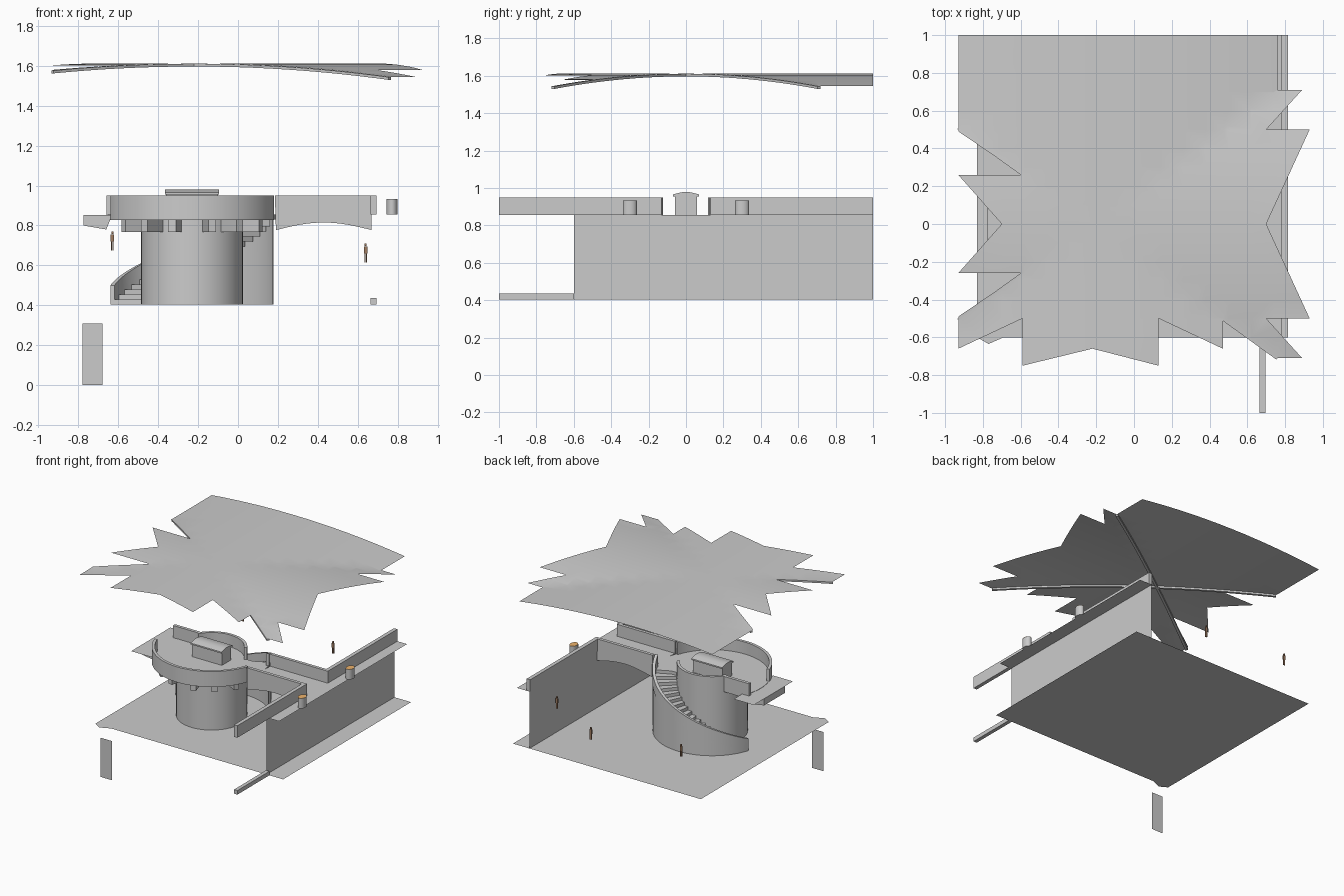
import bpy, bmesh
from math import sin, cos, radians, pi, asin, degrees
from mathutils import Vector

if "Cube" in bpy.data.objects:
    bpy.data.objects.remove(bpy.data.objects["Cube"])

CX, R_IN, R_OUT = -0.23, 0.255, 0.43      # drum centre and radii
GROUND, FLOOR, RAIL = 0.405, 0.855, 0.95  # main levels


def finish(name, bm, smooth=True, mat=None):
    bmesh.ops.recalc_face_normals(bm, faces=bm.faces)
    me = bpy.data.meshes.new(name)
    bm.to_mesh(me)
    bm.free()
    ob = bpy.data.objects.new(name, me)
    bpy.context.collection.objects.link(ob)
    if mat:
        me.materials.append(mat)
    if smooth:
        bpy.context.view_layer.objects.active = ob
        bpy.ops.object.select_all(action='DESELECT')
        ob.select_set(True)
        bpy.ops.object.shade_smooth_by_angle(angle=radians(30))
    return ob


def prism(name, pts, axis, lo, hi, mat=None):
    """Extrude a 2D profile along an axis; lo == hi gives a sheet."""
    bm = bmesh.new()
    def place(p, d):
        return {'x': (d, p[0], p[1]), 'y': (p[0], d, p[1]), 'z': (p[0], p[1], d)}[axis]
    face = bm.faces.new([bm.verts.new(place(p, lo)) for p in pts])
    if hi != lo:
        ext = bmesh.ops.extrude_face_region(bm, geom=[face], use_keep_orig=True)
        shift = Vector(place((0, 0), hi - lo))
        for v in ext['geom']:
            if isinstance(v, bmesh.types.BMVert):
                v.co += shift
    return finish(name, bm, mat=mat)


def box(name, x0, x1, y0, y1, z0, z1, mat=None):
    return prism(name, [(x0, y0), (x1, y0), (x1, y1), (x0, y1)], 'z', z0, z1, mat)


def arc_solid(bm, r0, r1, a0, a1, bottom, top, n=32):
    """Curved wall about the drum centre; bottom and top are functions of t in 0..1."""
    rings = []
    for i in range(n + 1):
        t = i / n
        a = radians(a0 + (a1 - a0) * t)
        rings.append([bm.verts.new((CX + r * cos(a), r * sin(a), z))
                      for r, z in ((r0, bottom(t)), (r1, bottom(t)), (r1, top(t)), (r0, top(t)))])
    for p, q in zip(rings, rings[1:]):
        for k in range(4):
            bm.faces.new((p[k], p[(k + 1) % 4], q[(k + 1) % 4], q[k]))
    bm.faces.new(rings[0])
    bm.faces.new(rings[-1][::-1])


def arc_wall(name, *args, **kw):
    bm = bmesh.new()
    arc_solid(bm, *args, **kw)
    return finish(name, bm)


def arc_pts(r, a0, a1, n=40):
    return [(CX + r * cos(radians(a0 + (a1 - a0) * i / n)), r * sin(radians(a0 + (a1 - a0) * i / n)))
            for i in range(n + 1)]


def material(name, col):
    m = bpy.data.materials.new(name)
    m.diffuse_color = col
    m.use_nodes = True
    m.node_tree.nodes["Principled BSDF"].inputs["Base Color"].default_value = m.diffuse_color
    return m


orange = material("orange", (0.85, 0.45, 0.15, 1))
brown = material("brown", (0.35, 0.2, 0.12, 1))

# Star-edged canopy: cross-vaulted sheet
RX, C_Y = -0.22, 0.133
C_X = C_Y * (0.71 / 0.98) ** 2
def roof_z(x, y):
    return 1.612 - min(C_Y * y * y, C_X * (x - RX) ** 2)

outline = [(-.93, 1), (.76, 1), (.76, .71), (.89, .71), (.70, .50), (.93, .50), (.70, 0), (.93, -.50),
           (.70, -.50), (.89, -.71), (.76, -.71), (.47, -.50), (.47, -.66), (.13, -.50), (.13, -.75),
           (-.22, -.66), (-.59, -.75), (-.59, -.50), (-.93, -.66), (-.93, -.49), (-.59, -.26),
           (-.93, -.26), (-.70, 0), (-.93, .26), (-.59, .26), (-.93, .49)]
bm = bmesh.new()
bm.faces.new([bm.verts.new((x, y, 0)) for x, y in outline])
cuts = [((RX + i * .12, 0, 0), (1, 0, 0)) for i in range(-5, 10)]
cuts += [((0, i * .1, 0), (0, 1, 0)) for i in range(-7, 10)]
cuts += [((RX, 0, 0), (.71, s * .98, 0)) for s in (1, -1)]
for co, no in cuts:
    bmesh.ops.bisect_plane(bm, geom=bm.verts[:] + bm.edges[:] + bm.faces[:], plane_co=co, plane_no=no)
bmesh.ops.triangulate(bm, faces=bm.faces)
for v in bm.verts:
    v.co.z = roof_z(v.co.x, v.co.y)
finish("canopy", bm)

# Four curved ribs below the canopy diagonals
for i, (ex, ey) in enumerate([(.76, .71), (.76, -.71), (-.93, .51), (-.93, -.51)]):
    bm = bmesh.new()
    d = Vector((ex - RX, ey))
    side = Vector((-d.y, d.x)).normalized() * .01
    rows = []
    for k in range(17):
        p = Vector((RX, 0)) + d * (k / 16)
        z = roof_z(*p) - .001
        rows.append([bm.verts.new((p.x + s * side.x, p.y + s * side.y, z - h))
                     for s, h in ((-1, 0), (1, 0), (1, .014), (-1, .014))])
    for p, q in zip(rows, rows[1:]):
        for k in range(4):
            bm.faces.new((p[k], p[(k + 1) % 4], q[(k + 1) % 4], q[k]))
    bm.faces.new(rows[-1])
    finish(f"canopy_rib_{i}", bm)

# Ground sheet, side wall, upper walkway and low curb
prism("ground", [(-.83, -.6), (-.77, -.635), (-.69, -.6), (.815, -.6), (.815, 1), (-.83, 1)], 'z', GROUND, GROUND)
prism("side_wall", [(-.6, GROUND), (1, GROUND), (1, FLOOR), (-.6, FLOOR)], 'x', .67, .67)
prism("upper_walkway", [(.67, -.6), (.78, -.6), (.78, 1), (.67, 1)], 'z', FLOOR, FLOOR)
box("low_curb", .665, .695, -1, -.6, GROUND, .437)
prism("lower_panel", [(-.78, 0), (-.68, 0), (-.68, .31), (-.78, .31)], 'y', -.605, -.605)

# Bridge: arched slab and L-shaped parapets
arch = [(.67 - .48 * i / 16, .777 + .038 * sin(pi * i / 16)) for i in range(17)]
prism("bridge_slab", [(.19, FLOOR), (.67, FLOOR)] + arch, 'y', -.13, .13)
for tag, s in (("front", -1), ("back", 1)):
    lo, hi = sorted((s * .13, s * .155))
    prism(f"bridge_parapet_{tag}", [(.185, RAIL), (.69, RAIL), (.69, FLOOR), (.67, FLOOR)] + arch, 'y', lo, hi)
    lo, hi = sorted((s * .13, s * 1))
    box(f"walkway_parapet_{tag}", .665, .695, lo, hi, FLOOR, RAIL)

# Planters with orange tops
for tag, y in (("front", -.3), ("back", .3)):
    for part, z0, z1, m in (("planter", FLOOR, .934, None), ("planter_top", .9345, .936, orange)):
        pts = [(.772 + .028 * cos(pi * k / 12), y + .038 * sin(pi * k / 12)) for k in range(24)]
        prism(f"{part}_{tag}", pts, 'z', z0, z1, m)

# Drum and deck
prism("drum", arc_pts(R_IN, 0, 352.5, 47), 'z', GROUND, .84)
A_OUT, A_IN = degrees(asin(.13 / R_OUT)), degrees(asin(.13 / R_IN))
prism("deck", arc_pts(R_OUT - .005, 180 - A_OUT, 360 + A_OUT) + arc_pts(R_IN - .005, A_IN, 180 - A_IN),
      'z', .83, FLOOR)
low, high = (lambda t: .828), (lambda t: RAIL)
arc_wall("deck_parapet", R_OUT - .022, R_OUT, 180 + A_OUT, 360 - A_OUT, low, high, n=48)
arc_wall("inner_parapet", R_IN - .022, R_IN, A_IN, 180 - A_IN, low, high)
box("left_parapet", -.66, -.44, .13, .155, .828, RAIL)

# Radial brackets under the deck
for i, ang in enumerate((208, 232, 255, 285, 308, 332)):
    arc_wall(f"deck_bracket_{i}", R_IN - .01, .39, ang - 3, ang + 3, lambda t: .768, lambda t: .832, n=1)

# Curved stair round the back with its outer wall
A0, A1, N = 180 - A_OUT, A_OUT, 18
bm = bmesh.new()
for i in range(N):
    a, b = (A0 + (A1 - A0) * k / N for k in (i, i + 1))
    z = GROUND + (FLOOR - GROUND) * (i + 1) / N
    arc_solid(bm, R_IN - .002, R_OUT - .02, a, b, lambda t: max(GROUND, z - .06), lambda t: z, n=3)
finish("stair_steps", bm)
ramp = lambda t: GROUND + (FLOOR - GROUND) * t
arc_wall("stair_outer_wall", R_OUT - .008, R_OUT - .003, A0, A1, lambda t: GROUND, lambda t: ramp(t) + .02, n=48)
arc_wall("stair_parapet", R_OUT - .022, R_OUT, A0, A1, ramp, lambda t: ramp(t) + .095, n=48)

# Left balcony
prism("balcony_floor", [(-.775, -.23), (-.6, -.23), (-.6, .26), (-.775, .26)], 'z', FLOOR - .002, FLOOR - .002)
prism("balcony_beam", [(-.775, .853), (-.775, .80), (-.66, .78), (-.64, .83), (-.64, .853)], 'y', -.13, .13)

# Skylight
box("skylight_body", -.36, -.10, -.058, .058, FLOOR, .957)
prism("skylight_cap", [(-.07, .955), (.07, .955), (.07, .966), (.03, .976), (0, .98), (-.03, .976), (-.07, .966)],
      'x', -.365, -.095)

# Small standing figures
for i, (x, y, z) in enumerate([(.64, .7, .615), (.14, .99, .615), (-.63, .96, .675)]):
    for s in (-1, 1):
        box(f"figure_leg_{i}_{s}", x + s * .004 - .003, x + s * .004 + .003, y - .004, y + .004, z, z + .045, brown)
    box(f"figure_body_{i}", x - .009, x + .009, y - .005, y + .005, z + .045, z + .08, brown)
    box(f"figure_head_{i}", x - .005, x + .005, y - .005, y + .005, z + .082, z + .095, brown)
